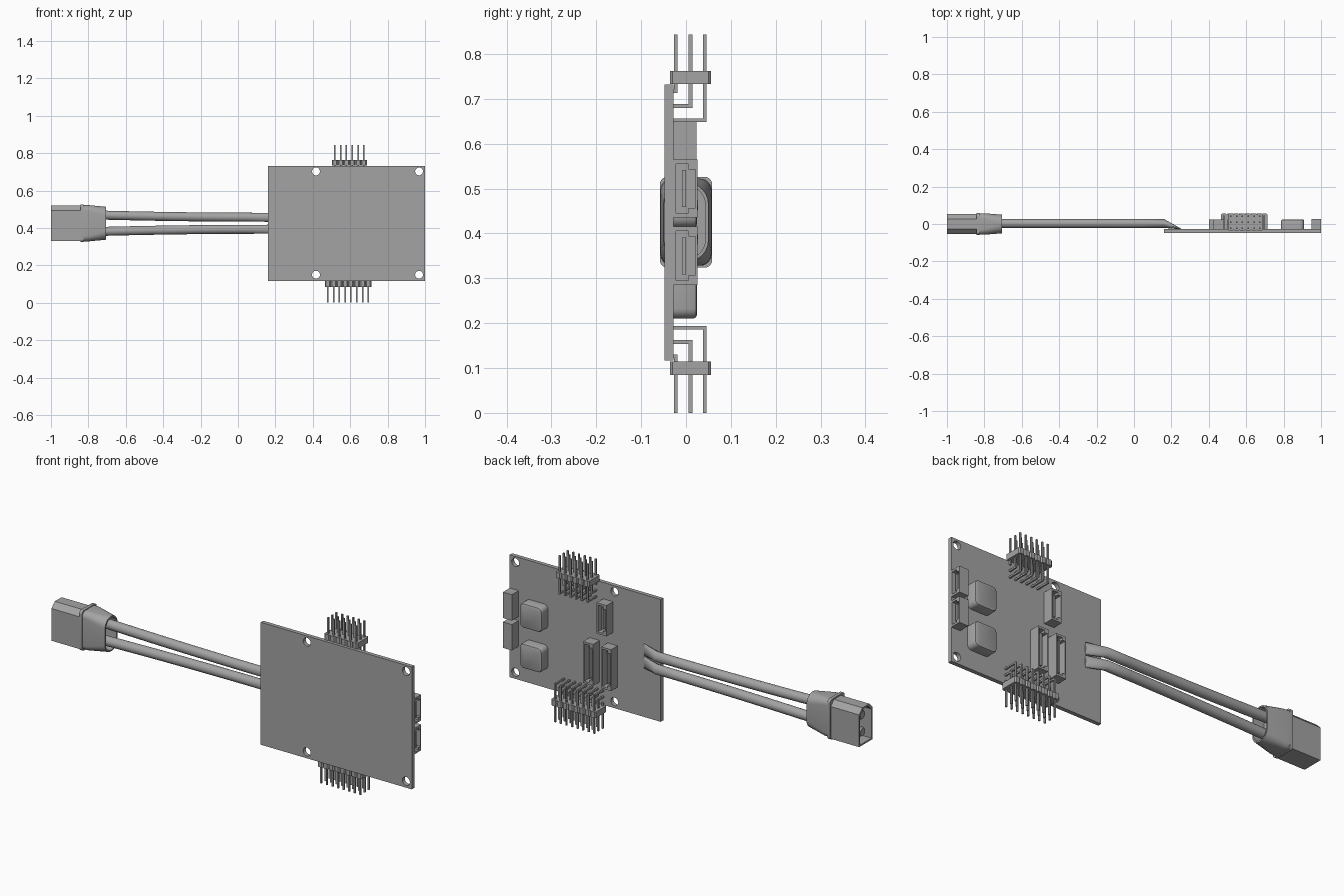
import bpy, bmesh, math
from mathutils import Vector

if "Cube" in bpy.data.objects:
    bpy.data.objects.remove(bpy.data.objects["Cube"], do_unlink=True)

GREY = (0.37, 0.37, 0.37, 1)
mat = bpy.data.materials.new("plain grey")
mat.use_nodes = True
mat.diffuse_color = GREY
mat.node_tree.nodes["Principled BSDF"].inputs["Base Color"].default_value = GREY


def loft(bm, rings):
    """Skin a list of equal-length point rings and cap both ends."""
    loops = [[bm.verts.new(p) for p in ring] for ring in rings]
    n = len(loops[0])
    for a, b in zip(loops, loops[1:]):
        for i in range(n):
            j = (i + 1) % n
            bm.faces.new((a[i], a[j], b[j], b[i]))
    bm.faces.new(loops[0])
    bm.faces.new(loops[-1])


def make(name, solids, smooth=False):
    """One object from several lofted solids."""
    bm = bmesh.new()
    for rings in solids:
        loft(bm, rings)
    bmesh.ops.recalc_face_normals(bm, faces=bm.faces)
    mesh = bpy.data.meshes.new(name)
    bm.to_mesh(mesh)
    bm.free()
    mesh.materials.append(mat)
    obj = bpy.data.objects.new(name, mesh)
    bpy.context.collection.objects.link(obj)
    if smooth:
        bpy.ops.object.select_all(action='DESELECT')
        obj.select_set(True)
        bpy.context.view_layer.objects.active = obj
        bpy.ops.object.shade_smooth_by_angle(angle=math.radians(35))
    return obj


def cut(obj, solids):
    """Subtract solids from an object and bake the result."""
    cutter = make("cutter", solids)
    cutter.hide_render = True
    mod = obj.modifiers.new("cut", 'BOOLEAN')
    mod.operation, mod.solver, mod.object = 'DIFFERENCE', 'EXACT', cutter
    deps = bpy.context.evaluated_depsgraph_get()
    mesh = bpy.data.meshes.new_from_object(obj.evaluated_get(deps))
    obj.modifiers.clear()
    obj.data = mesh
    bpy.data.objects.remove(cutter, do_unlink=True)


def box(x0, x1, y0, y1, z0, z1):
    return [[(x0, y0, z), (x1, y0, z), (x1, y1, z), (x0, y1, z)] for z in (z0, z1)]


def circle(r, n=20):
    return [(r * math.cos(2 * math.pi * i / n), r * math.sin(2 * math.pi * i / n))
            for i in range(n)]


def rounded(hu, hv, r, n=6):
    """Rounded rectangle outline."""
    pts = []
    for k, (su, sv) in enumerate(((1, 1), (-1, 1), (-1, -1), (1, -1))):
        for i in range(n + 1):
            t = math.pi / 2 * (k + i / n)
            pts.append((su * (hu - r) + r * math.cos(t), sv * (hv - r) + r * math.sin(t)))
    return pts


def along_x(x, pts, z=0.0):
    return [(x, u, v + z) for u, v in pts]


def along_y(y, pts, x=0.0, z=0.0):
    return [(x + u, y, v + z) for u, v in pts]


# Circuit board with four mounting holes
BACK = -0.028
board = make("board", [box(0.16, 1, -0.048, BACK, 0.117, 0.732)])
cut(board, [[along_y(y, circle(0.021), x, z) for y in (-0.1, 0.1)]
            for x in (0.417, 0.968) for z in (0.15, 0.702)])

# Rounded power coils
for name, z in (("upper_coil", 0.475), ("lower_coil", 0.272)):
    make(name, [[along_y(BACK, rounded(0.0615, 0.0615, 0.022), 0.848, z),
                 along_y(0.017, rounded(0.0615, 0.0615, 0.022), 0.848, z),
                 along_y(0.022, rounded(0.059, 0.059, 0.02), 0.848, z),
                 along_y(0.024, rounded(0.055, 0.055, 0.017), 0.848, z)]], smooth=True)


# Sockets with a stepped opening and an inner tongue
def stepped(width, half):
    """Opening outline: wide slot on one side, shorter slot on the other."""
    a, b, c = 0.006, width * 0.62, width - 0.005
    h, s = half - 0.01, half - 0.022
    return [(a, -h), (b, -h), (b, -s), (c, -s), (c, s), (b, s), (b, h), (a, h)]


def socket(name, width, z0, z1, place):
    """place(u, v, z): u across the socket, v depth below its open face."""
    mid, half = (z0 + z1) / 2, (z1 - z0) / 2

    def prism(pts, v0, v1):
        return [[place(u, v, mid + w) for u, w in pts] for v in (v0, v1)]

    def rect(u0, u1, h):
        return [(u0, -h), (u1, -h), (u1, h), (u0, h)]

    depth = 0.05
    shell = make(name, [prism(rect(0, width, half), 0, depth)])
    cut(shell, [prism(stepped(width, half), -0.01, depth - 0.01)])
    make(name + "_tongue", [prism(rect(width * 0.36, width * 0.52, half - 0.024),
                                  0.008, depth - 0.005)])


for name, z0, z1 in (("upper_edge_socket", 0.435, 0.565), ("lower_edge_socket", 0.285, 0.415)):
    socket(name, 0.054, z0, z1, lambda u, v, z: (1 - v, BACK + u, z))
for name, x, z0, z1 in (("upper_socket", 0.48, 0.495, 0.65),
                        ("lower_inner_socket", 0.555, 0.227, 0.435),
                        ("lower_outer_socket", 0.455, 0.227, 0.435)):
    socket(name, 0.055, z0, z1, lambda u, v, z: (x - u, 0.0235 - v * 1.03, z))


# Three-row angled pin headers
def header(name, x0, count, s, tip, block, bends):
    pitch, h, c = 0.031, 0.004, 0.006
    pins, cells = [], []
    for i in range(count):
        x = x0 + i * pitch
        for y, bend in zip((-0.023, 0.010, 0.042), bends):
            square = [(-h, -h), (h, -h), (h, h), (-h, h)]
            pins.append([[(x + u, y + a, tip) for u, a in square],
                         [(x + u, y + a, bend - s * a) for u, a in square],
                         [(x + u, -0.03, bend - s * a) for u, a in square]])
        w, y0, y1 = pitch / 2, -0.036, 0.056
        outline = [(-w + c, y0), (w - c, y0), (w, y0 + c), (w, y1 - c),
                   (w - c, y1), (-w + c, y1), (-w, y1 - c), (-w, y0 + c)]
        cells.append([[(x + u, y, z) for u, y in outline] for z in block])
    make(name + "_pins", pins)
    make(name + "_block", cells)


header("top_header", 0.518, 6, 1, 0.843, (0.733, 0.762), (0.717, 0.684, 0.652))
header("bottom_header", 0.48, 8, -1, 0, (0.085, 0.115), (0.126, 0.158, 0.190))

# Power wires, flattened where they are soldered to the board
MID = 0.425
for name, s in (("upper_wire", 1), ("lower_wire", -1)):
    rings = []
    for i in range(9):
        t = i / 8
        ease = (1 - t) ** 2
        rings.append([(-0.78 + 0.94 * t, 0.003 + u, MID + s * (0.032 + 0.013 * ease) + v)
                      for u, v in circle(0.024)])
    rings.append([(0.25, BACK + 0.002 + u * 0.08, MID + s * 0.032 + v * 1.3)
                  for u, v in circle(0.024)])
    make(name, [rings], smooth=True)

# Plug: hollow keyed shell with contacts
def keyed(inset):
    y, z, c = 0.053 - inset, 0.094 - inset, 0.026
    return [(-y, -z), (y, -z), (y, z - c), (y - c, z), (-y + c, z), (-y, z - c)]


make("plug_shell", [[along_x(-0.83, keyed(0), MID), along_x(-1, keyed(0), MID),
                     along_x(-1, keyed(0.008), MID), along_x(-0.86, keyed(0.008), MID)]])
for name, s in (("upper_contact", 1), ("lower_contact", -1)):
    make(name, [[along_x(x, circle(r), MID + s * 0.043)
                 for x, r in ((-0.85, 0.024), (-0.975, 0.024), (-0.982, 0.019))]], smooth=True)

# Plug grip tapering to an oval, recessed around the wires
make("plug_grip", [[along_x(-0.84, rounded(0.057, 0.097, 0.025), MID),
                    along_x(-0.80, rounded(0.057, 0.097, 0.03), MID),
                    along_x(-0.705, rounded(0.050, 0.088, 0.048), MID),
                    along_x(-0.705, rounded(0.043, 0.081, 0.042), MID),
                    along_x(-0.765, rounded(0.043, 0.081, 0.042), MID)]], smooth=True)
make("plug_flange", [[along_x(x, rounded(0.058, 0.101, 0.016), MID)
                      for x in (-0.842, -0.826)]], smooth=True)
